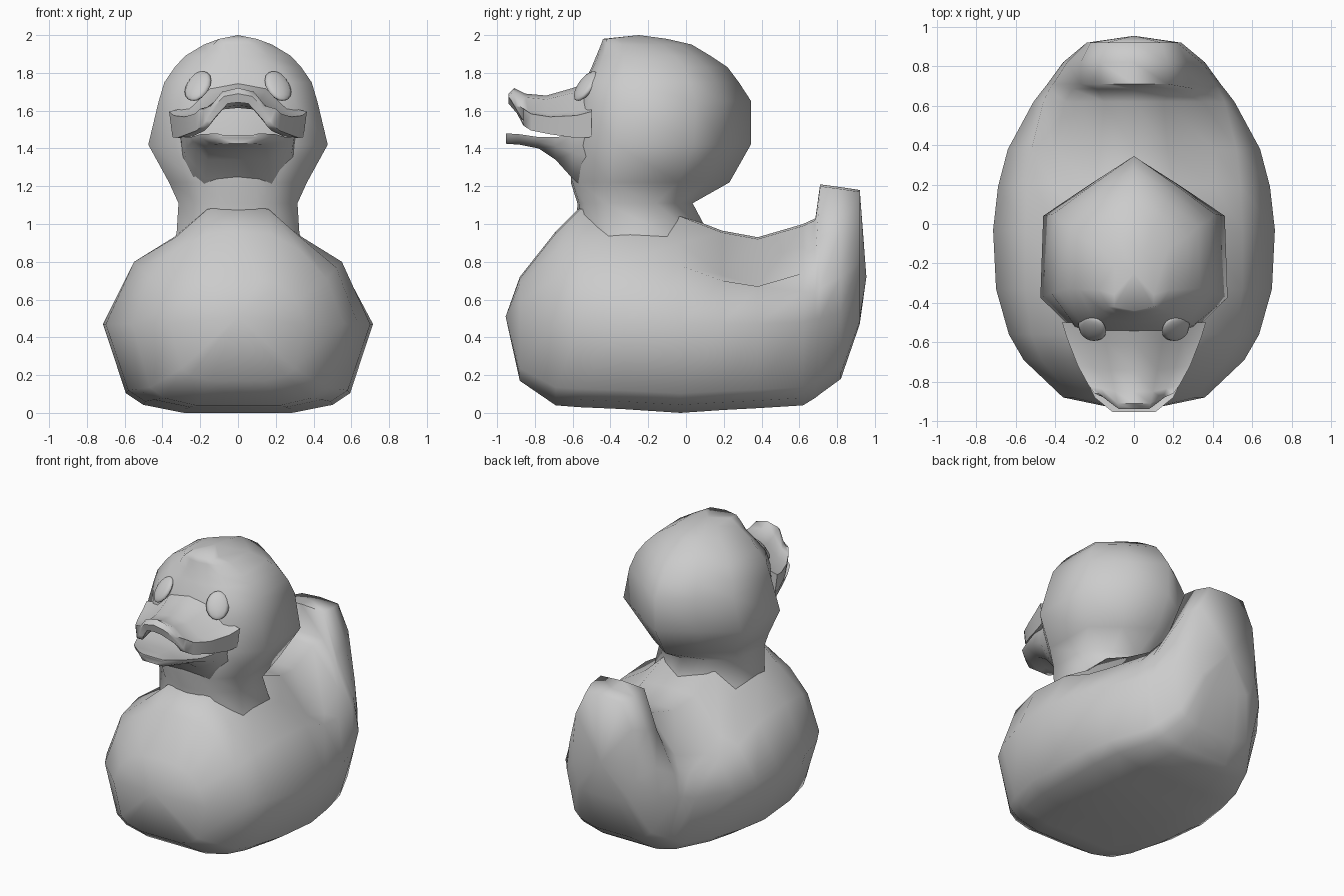
import bpy, bmesh
from math import radians

if "Cube" in bpy.data.objects:
    bpy.data.objects.remove(bpy.data.objects["Cube"])


def loft(name, half_rings, tip_start=None, tip_end=None, angle=80):
    """Skin mirrored half rings (first and last point on x=0), close ends."""
    bm = bmesh.new()
    rings = []
    for half in half_rings:
        pts = half + [(-x, y, z) for x, y, z in half[-2:0:-1]]
        rings.append([bm.verts.new(p) for p in pts])
    n = len(rings[0])
    for a, b in zip(rings, rings[1:]):
        for i in range(n):
            j = (i + 1) % n
            bm.faces.new((a[i], a[j], b[j], b[i]))
    for ring, tip in ((rings[0], tip_start), (rings[-1], tip_end)):
        if tip:
            t = bm.verts.new(tip)
            for i in range(n):
                bm.faces.new((ring[i], ring[(i + 1) % n], t))
        else:
            bm.faces.new(ring)
    bmesh.ops.recalc_face_normals(bm, faces=bm.faces)
    me = bpy.data.meshes.new(name)
    bm.to_mesh(me)
    bm.free()
    ob = bpy.data.objects.new(name, me)
    bpy.context.collection.objects.link(ob)
    smooth(ob, angle)
    return ob


def smooth(ob, angle):
    bpy.ops.object.select_all(action='DESELECT')
    ob.select_set(True)
    bpy.context.view_layer.objects.active = ob
    bpy.ops.object.shade_smooth_by_angle(angle=radians(angle))


# Body with wing ridges and upturned tail, sections from front to back
def body_section(y, zb, w, zm, xw, zw, xi, zi, xt, zt):
    d = zm - zb
    return [(0, y, zb), (.4 * w, y, zb), (.7 * w, y, zb + .09 * d),
            (.83 * w, y, zb + .22 * d), (w, y, zm), (xw, y, zw),
            (xi, y, zi), (xt, y, zt - .01), (0, y, zt)]


body = [
    (-.88, .17, .36, .47, .31, .59, .22, .68, .12, .72),
    (-.69, .04, .56, .47, .47, .71, .33, .86, .17, .96),
    (-.56, .03, .635, .47, .52, .77, .33, .93, .16, 1.09),
    (-.33, .02, .70, .47, .55, .80, .34, .93, .2, 1.05),
    (-.03, .00, .715, .47, .55, .78, .35, .90, .2, 1.05),
    (.19, .015, .69, .47, .54, .70, .41, .73, .2, .965),
    (.38, .025, .64, .47, .52, .67, .41, .67, .17, .93),
    (.62, .04, .51, .48, .46, .64, .35, .74, .15, 1.00),
    (.685, .08, .46, .50, .43, .64, .31, .82, .19, 1.03),
    (.71, .10, .44, .50, .41, .66, .27, .93, .17, 1.21),
    (.82, .18, .36, .53, .34, .72, .27, .97, .17, 1.195),
    (.92, .47, .24, .65, .24, .80, .22, 1.00, .14, 1.18),
]
loft("body", [body_section(*s) for s in body],
     (0, -.955, .51), (0, .955, .72))


# Neck and head, horizontal rings:
# z, half width, back y, front y, brow half width, back roundness
def head_ring(z, w, yb, yf, c, r):
    d = yb - yf
    return [(0, yb, z), (w * .5, yb - (.16 - .1 * r) * d, z),
            (w * .97, yb - .32 * d, z), (w, yb - .76 * d, z),
            (c, yf + .06 * d, z), (c * .5, yf + .01, z), (0, yf, z)]


head = [
    (.86, .35, .16, -.58, .2, .5), (.95, .325, .12, -.58, .2, .5),
    (1.11, .315, .035, -.575, .19, .4),
    (1.22, .365, .23, -.61, .21, .1), (1.42, .475, .343, -.60, .30, 0),
    (1.65, .42, .345, -.57, .30, 0), (1.75, .39, .28, -.54, .28, .1),
    (1.83, .335, .22, -.50, .22, .1), (1.89, .28, .13, -.475, .16, .2),
    (1.95, .18, .03, -.45, .13, .2), (1.98, .10, -.10, -.44, .10, .2),
]
loft("head", [head_ring(*r) for r in head], None, (0, -.25, 2.0))


# Arched upper beak: y, half width, edge z, crown z, edge setback
def beak_arch(y, w, ze, zc, s):
    h = zc - ze
    return [(0, y, zc), (.42 * w, y, zc - .1 * h),
            (.72 * w, y + .5 * s, zc - .47 * h), (w, y + s, ze + .45 * h),
            (.95 * w, y + s, ze), (.76 * w, y + s, ze),
            (.52 * w, y + .5 * s, zc - .66 * h),
            (.3 * w, y, zc - .36 * h), (0, y, zc - .32 * h)]


upper = [(-.50, .365, 1.46, 1.76, 0), (-.60, .34, 1.455, 1.72, .02),
         (-.74, .285, 1.475, 1.68, .02), (-.85, .23, 1.495, 1.69, .03),
         (-.91, .20, 1.52, 1.72, .05), (-.94, .18, 1.545, 1.69, .08)]
loft("upper_beak", [beak_arch(*s) for s in upper], angle=60)


# Lower beak: y, half width, bottom half width, bottom z, top z
def beak_slab(y, w, b, zb, zt):
    return [(0, y, zt - .01), (.7 * w, y, zt - .01), (w, y, zt),
            (.95 * w, y, zt - .4 * (zt - zb)), (b, y, zb), (0, y, zb)]


lower = [(-.50, .31, .2, 1.15, 1.48), (-.60, .30, .17, 1.24, 1.47),
         (-.69, .28, .16, 1.34, 1.46), (-.78, .25, .15, 1.40, 1.46),
         (-.88, .20, .13, 1.42, 1.475), (-.953, .11, .08, 1.425, 1.48)]
loft("lower_beak", [beak_slab(*s) for s in lower], angle=60)

# Eyes
for side, label in ((1, "left"), (-1, "right")):
    bpy.ops.mesh.primitive_uv_sphere_add(
        segments=8, ring_count=8, location=(side * .212, -.53, 1.73),
        rotation=(radians(-36), 0, side * radians(30)))
    eye = bpy.context.object
    eye.name = label + "_eye"
    eye.scale = (.075, .03, .095)
    smooth(eye, 80)
